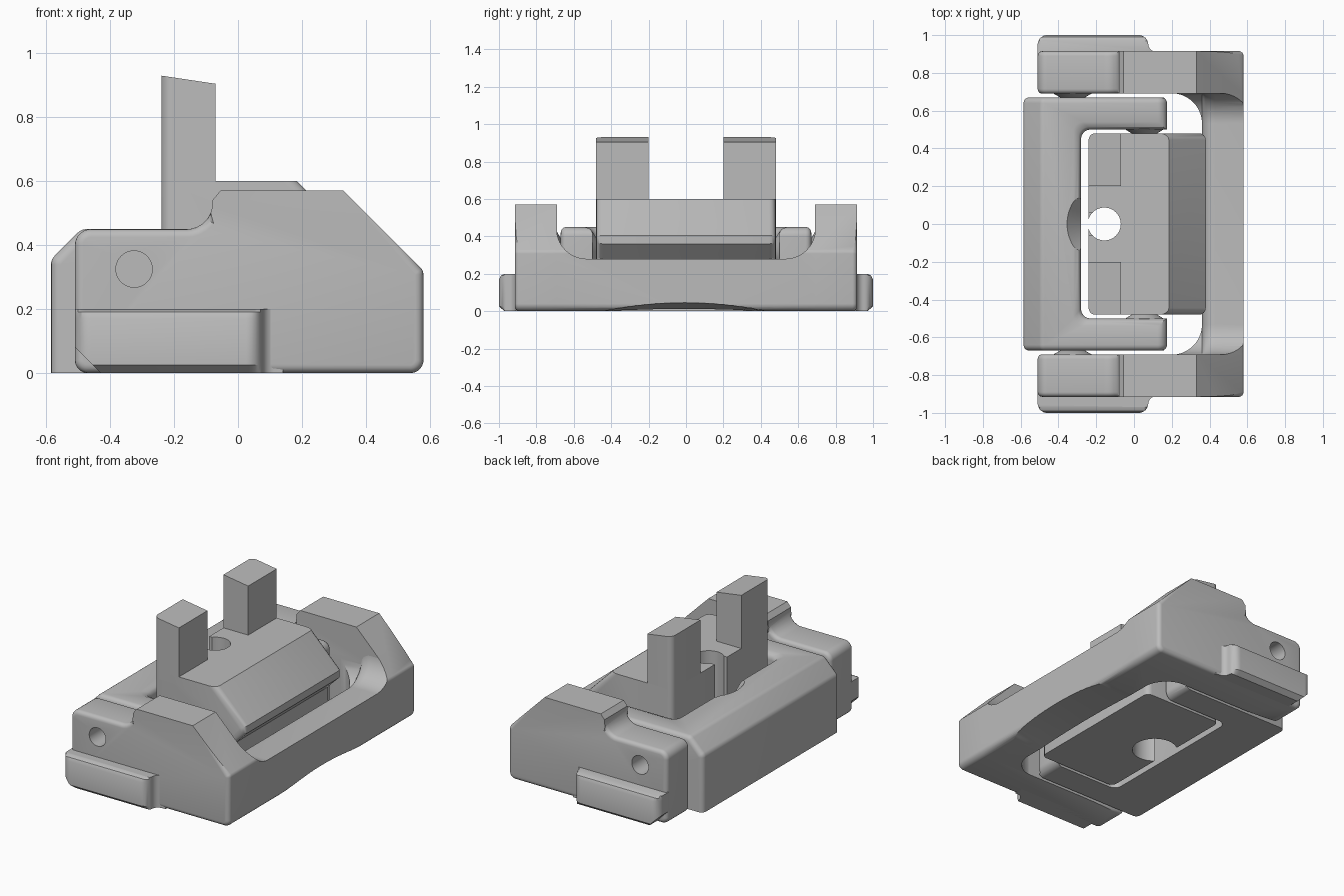
import bpy, bmesh, math
from mathutils import Vector

if "Cube" in bpy.data.objects:
    bpy.data.objects.remove(bpy.data.objects["Cube"])

GREY = (0.5, 0.5, 0.5, 1)
grey = bpy.data.materials.new("light grey")
grey.use_nodes = True
grey.diffuse_color = GREY
for node in grey.node_tree.nodes:
    if node.type == 'BSDF_PRINCIPLED':
        node.inputs["Base Color"].default_value = GREY
parts = []


def rounded(points, steps=7):
    """Polygon outline; a third value on a point is its corner radius."""
    out = []
    for i, p in enumerate(points):
        c = Vector(p[:2])
        if len(p) < 3:
            out.append(c)
            continue
        a = (Vector(points[i - 1][:2]) - c).normalized()
        b = (Vector(points[(i + 1) % len(points)][:2]) - c).normalized()
        half, r = a.angle(b) / 2, p[2]
        centre = c + (a + b).normalized() * r / math.sin(half)
        t = r / math.tan(half)
        va, vb = c + a * t - centre, c + b * t - centre
        for k in range(steps + 1):
            out.append(centre + va.lerp(vb, k / steps).normalized() * r)
    return out


def loft(name, rings, bevel=0, pick=None, keep=True):
    """Skin equal rings, close the ends, optionally round picked edges."""
    bm = bmesh.new()
    rows = [[bm.verts.new(p) for p in ring] for ring in rings]
    n = len(rows[0])
    for lo, hi in zip(rows, rows[1:]):
        for i in range(n):
            j = (i + 1) % n
            bm.faces.new((lo[i], lo[j], hi[j], hi[i]))
    bm.faces.new(rows[0])
    bm.faces.new(rows[-1])
    bmesh.ops.recalc_face_normals(bm, faces=bm.faces)
    if bevel:
        edges = [e for e in bm.edges
                 if abs(e.verts[0].co.y - e.verts[1].co.y) < 1e-5
                 and pick((e.verts[0].co + e.verts[1].co) / 2)]
        bmesh.ops.bevel(bm, geom=edges, offset=bevel, segments=4, profile=0.5,
                        affect='EDGES', clamp_overlap=False)
        bmesh.ops.recalc_face_normals(bm, faces=bm.faces)
    mesh = bpy.data.meshes.new(name)
    bm.to_mesh(mesh)
    bm.free()
    obj = bpy.data.objects.new(name, mesh)
    bpy.context.collection.objects.link(obj)
    mesh.materials.append(grey)
    if keep:
        parts.append(obj)
    return obj


def side_prism(name, outline, y0, y1, **kw):
    return loft(name, [[(p[0], y, p[1]) for p in outline] for y in (y0, y1)], **kw)


def plan_prism(name, outline, z0, z1, **kw):
    return loft(name, [[(p[0], p[1], z) for p in outline] for z in (z0, z1)], **kw)


def cone(name, centre, axis, stations, keep=True, n=40):
    """Round solid along y or z; stations are (position, radius)."""
    rings = []
    for pos, r in stations:
        ring = []
        for k in range(n):
            u = centre[0] + r * math.cos(k * math.tau / n)
            v = centre[1] + r * math.sin(k * math.tau / n)
            ring.append((u, pos, v) if axis == 'y' else (u, v, pos))
        rings.append(ring)
    return loft(name, rings, keep=keep)


def cut(obj, *cutters):
    for c in cutters:
        mod = obj.modifiers.new("cut", 'BOOLEAN')
        mod.operation, mod.solver, mod.object = 'DIFFERENCE', 'EXACT', c
    bpy.context.view_layer.update()
    deps = bpy.context.evaluated_depsgraph_get()
    mesh = bpy.data.meshes.new_from_object(obj.evaluated_get(deps))
    obj.modifiers.clear()
    obj.data = mesh
    for c in cutters:
        bpy.data.objects.remove(c)


def ease(t, r):
    """Quarter-round drop: r at t = 0, zero at t = r."""
    return r - math.sqrt(max(0, r * r - (r - t) ** 2))


# Outer frame: side walls, foot flanges and pivot bosses
wall_shape = rounded([(-.51, 0, .04), (-.51, .45, .05), (-.08, .45, .08), (-.08, .54),
                      (-.055, .57), (.33, .57), (.58, .32, .03), (.58, 0, .04)])
for s, side in ((1, "back"), (-1, "front")):
    def wall_edges(m):
        outer = abs(m.y) > .8
        return (m.x < -.09 and m.z < .5) or (outer and (m.z < .05 or m.x > .57))
    wall = side_prism(side + "_wall", wall_shape, s * .69, s * .915,
                      bevel=.025, pick=wall_edges)
    cut(wall, cone("hole_cutter", (-.325, .325), 'y',
                   [(s * .6, .057), (s * 1.1, .057)], keep=False))
    cone(side + "_wall_boss", (-.325, .325), 'y', [(s * .7, .1), (s * .69, .1), (s * .667, .06)])
    cone(side + "_arm_boss", (.055, .325), 'y', [(s * .51, .1), (s * .5, .1), (s * .475, .06)])

    foot = rounded([(-.51, s * .85), (-.51, s * 1, .05), (.07, s * 1, .05),
                    (.08, s * .915, .04), (.14, s * .91), (.14, s * .85)])
    slices = [(0, .97), (.025, 1), (.17, 1), (.19, .99), (.2, .97)]
    flange = loft(side + "_flange",
                  [[(p.x, s * min(abs(p.y), k), z) for p in foot] for z, k in slices])
    cut(flange, side_prism("chamfer_cutter", [(-.6, -.1), (-.6, .17), (-.33, -.1)],
                           s * .8, s * 1.1, keep=False))

# Back bar of the frame, scooped above, inside and below
bar = side_prism("back_bar", rounded([(.2, 0), (.2, .57), (.33, .57), (.58, .32, .03),
                                      (.58, 0, .04)]), -.7, .7)
scoop = rounded([(-.692, .28, .16), (.692, .28, .16), (.692, .8), (-.692, .8)], 12)
drops = [(.1, .07), (.36, .07)] + [(.36 + t * .01, ease(t * .01, .07)) for t in range(1, 8)]
drops += [(.7, 0)]
top_cut = loft("scoop_cutter", [[(x, p.x, p.y - (d if p.y < .5 else 0)) for p in scoop]
                                for x, d in drops], keep=False)
inner_cut = plan_prism("inside_cutter", rounded(
    [(0, -.692), (.36, -.692, .16), (.36, .692, .16), (0, .692)], 12), -.2, .9, keep=False)
arch = [(y / 20, 1 - (y / 9) ** 2) for y in range(-9, 10)]
arch_cut = loft("arch_cutter", [[(x, y, h * a - .002) for y, a in arch]
                                + [(x, .45, -.1), (x, -.45, -.1)]
                                for x, h in ((.3, .005), (.7, .065))], keep=False)
cut(bar, top_cut, inner_cut, arch_cut)

# Middle swinging yoke: U shape with a soft-edged opening
yoke = side_prism("middle_yoke", rounded([(-.585, 0), (-.585, .355, .04), (-.49, .45, .04),
                                          (.175, .45, .05), (.175, 0, .05)]),
                  -.67, .67, bevel=.03, pick=lambda m: m.z > .02)
levels = [(-.1, 0), (.41, 0)] + [(.45 - t * .01, ease(t * .01, .04)) for t in (3, 2, 1, 0)]
levels += [(.6, .04)]
opening = [rounded([(-.28 - d, -.5 - d, .05), (.4, -.5 - d), (.4, .5 + d),
                    (-.28 - d, .5 + d, .05)]) for z, d in levels]
mouth = loft("opening_cutter", [[(p.x, p.y, z) for p in ring]
                                for ring, (z, d) in zip(opening, levels)], keep=False)
notch = cone("notch_cutter", (-.135, 0), 'z', [(.25, .05), (.45, .22), (.5, .26)], keep=False)
cut(yoke, mouth, notch)

# Inner rocking block with undercut lip, bore and slot
block = side_prism("inner_block", [(-.24, 0), (-.24, .6), (.185, .6), (.38, .405),
                                   (.38, .36), (.3, .28), (.3, 0)], -.48, .48,
                   bevel=.035, pick=lambda m: m.x < -.23 or m.x > .2)
bore = cone("bore_cutter", (-.157, 0), 'z', [(-.1, .13), (.2, .13), (.25, .087), (.8, .087)],
            keep=False)
slot = plan_prism("slot_cutter", [(-.3, -.06), (-.18, -.06), (-.18, .06), (-.3, .06)],
                  .3, .8, keep=False)
cut(block, bore, slot)

# Upright posts with sloping tops
for s, side in ((1, "back"), (-1, "front")):
    post = plan_prism(side + "_post", rounded([(-.24, s * .2), (-.24, s * .48, .035),
                                               (-.07, s * .48), (-.07, s * .2)]), .55, .93)
    for v in post.data.vertices:
        if v.co.z > .9:
            v.co.z = .93 - (v.co.x + .24) * .15

bpy.ops.object.select_all(action='DESELECT')
for obj in parts:
    obj.select_set(True)
bpy.context.view_layer.objects.active = parts[0]
bpy.ops.object.shade_smooth_by_angle(angle=math.radians(30))
